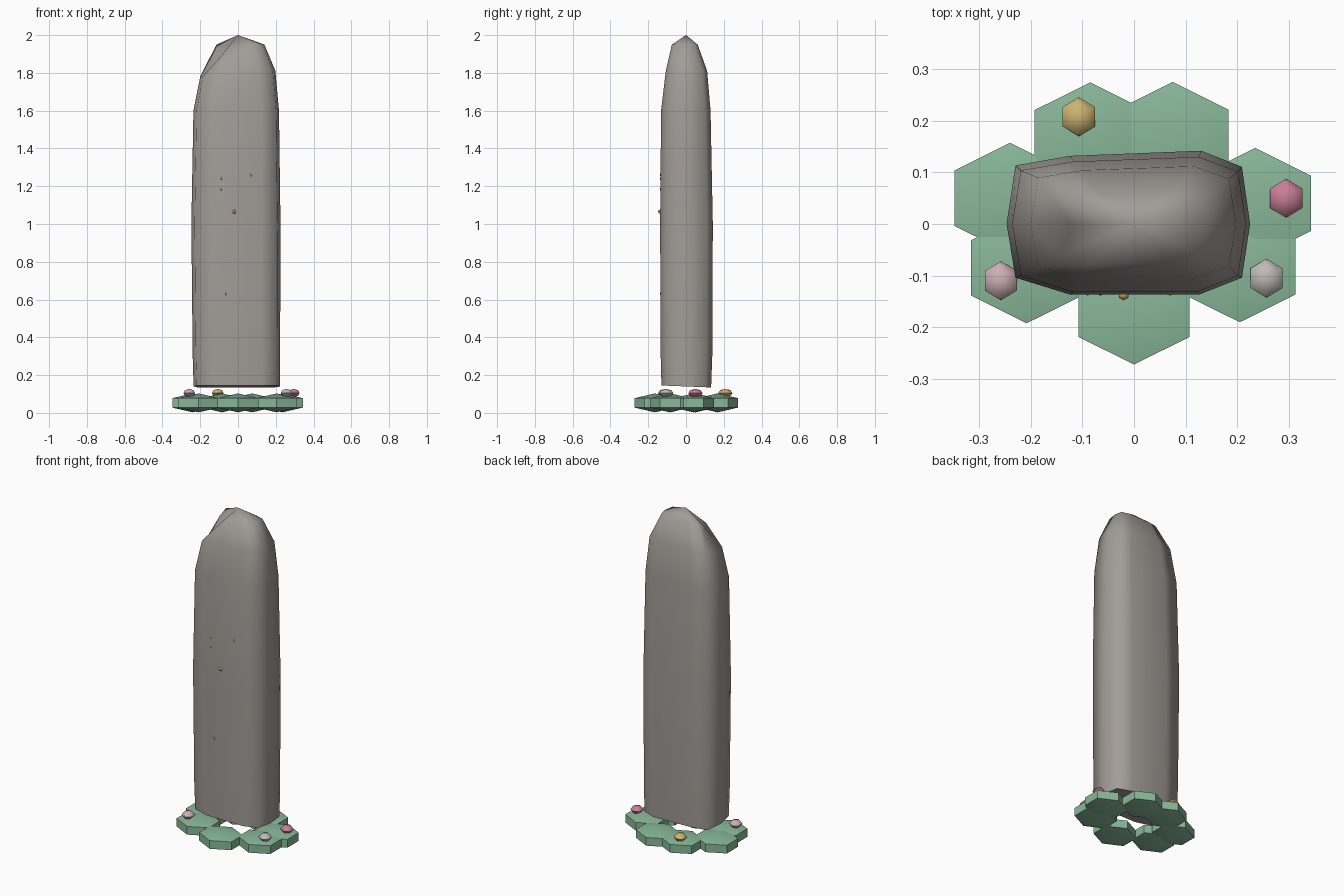
import bpy, bmesh, math

cube = bpy.data.objects.get("Cube")
if cube:
    bpy.data.objects.remove(cube, do_unlink=True)


def material(name, rgb):
    m = bpy.data.materials.new(name)
    m.use_nodes = True
    m.diffuse_color = (*rgb, 1)
    m.node_tree.nodes["Principled BSDF"].inputs["Base Color"].default_value = (*rgb, 1)
    return m


stone = material("stone grey", (0.36, 0.335, 0.31))
leaf = material("leaf green", (0.25, 0.48, 0.32))
gold = material("petal gold", (0.60, 0.45, 0.16))
pink = material("petal pink", (0.58, 0.21, 0.31))
blush = material("petal blush", (0.60, 0.42, 0.46))
white = material("petal white", (0.52, 0.49, 0.48))
spark = material("spark gold", (0.60, 0.40, 0.10))


def finish(bm, name, mat, angle):
    bmesh.ops.recalc_face_normals(bm, faces=bm.faces)
    mesh = bpy.data.meshes.new(name)
    bm.to_mesh(mesh)
    bm.free()
    mesh.materials.append(mat)
    ob = bpy.data.objects.new(name, mesh)
    bpy.context.collection.objects.link(ob)
    bpy.ops.object.select_all(action='DESELECT')
    ob.select_set(True)
    bpy.context.view_layer.objects.active = ob
    bpy.ops.object.shade_smooth_by_angle(angle=math.radians(angle))
    return ob


def blob(name, mat, center, size, rings):
    """Six-sided flattened ball with its corners along x."""
    bm = bmesh.new()
    bmesh.ops.create_uvsphere(bm, u_segments=6, v_segments=rings, radius=1)
    for v in bm.verts:
        v.co = [c + p * s for c, p, s in zip(center, v.co, size)]
    return finish(bm, name, mat, 50)


# Standing stone: ten-sided outline, lofted through levels (z, left, right, front, back)
outline = [(-1, 0), (-0.93, -0.76), (-0.5, -1), (0.56, -1), (0.93, -0.76),
           (1, 0), (0.93, 0.78), (0.58, 1), (-0.5, 0.93), (-0.93, 0.8)]
levels = [(0.14, 0.235, 0.222, 0.13, 0.133), (0.3, 0.24, 0.223, 0.134, 0.139),
          (1.0, 0.247, 0.225, 0.137, 0.142), (1.6, 0.236, 0.217, 0.132, 0.13),
          (1.81, 0.2, 0.198, 0.107, 0.112), (1.95, 0.122, 0.14, 0.075, 0.062)]
bm = bmesh.new()
rings = []
for z, left, right, front, back in levels:
    rings.append([bm.verts.new((x * (left if x < 0 else right),
                                y * (front if y < 0 else back), z)) for x, y in outline])
for low, high in zip(rings, rings[1:]):
    for i in range(10):
        j = (i + 1) % 10
        bm.faces.new((low[i], low[j], high[j], high[i]))
bm.faces.new(rings[0])
peak = bm.verts.new((0, 0, 2))
for i in range(10):
    bm.faces.new((rings[-1][i], rings[-1][(i + 1) % 10], peak))

# Chipped corner at the top and slightly sloping foot
rings[-1][0].co.z = 1.92
rings[-1][1].co = (-0.14, -0.06, 1.83)
rings[-1][2].co = (-0.08, -0.078, 1.9)
rings[-2][0].co.z = rings[-2][1].co.z = 1.78
for v in rings[0]:
    v.co.z -= 0.04 * v.co.y
finish(bm, "standing_stone", stone, 80)

# Ring of leaf pads around the base
pads = [(0, -0.165), (-0.208, -0.085), (0.205, -0.083), (-0.24, 0.05),
        (0.235, 0.04), (-0.085, 0.167), (0.075, 0.168)]
for i, (x, y) in enumerate(pads):
    blob(f"leaf_pad_{i + 1}", leaf, (x, y, 0.053), (0.144, 0.124, 0.05), 3)

# Flowers resting on the pads
for name, mat, x, y in [("gold_flower", gold, -0.107, 0.208), ("pink_flower", pink, 0.295, 0.05),
                        ("blush_flower", blush, -0.258, -0.11), ("white_flower", white, 0.257, -0.105)]:
    blob(name, mat, (x, y, 0.105), (0.036, 0.038, 0.022), 4)

# Tiny sparks on the front face
for i, (x, y, z) in enumerate([(-0.02, -0.137, 1.065), (0.07, -0.128, 1.26), (-0.09, -0.128, 1.24),
                               (-0.09, -0.128, 1.185), (-0.065, -0.128, 0.63)]):
    blob(f"spark_{i + 1}", spark, (x, y, z), (0.011, 0.011, 0.011), 4)
